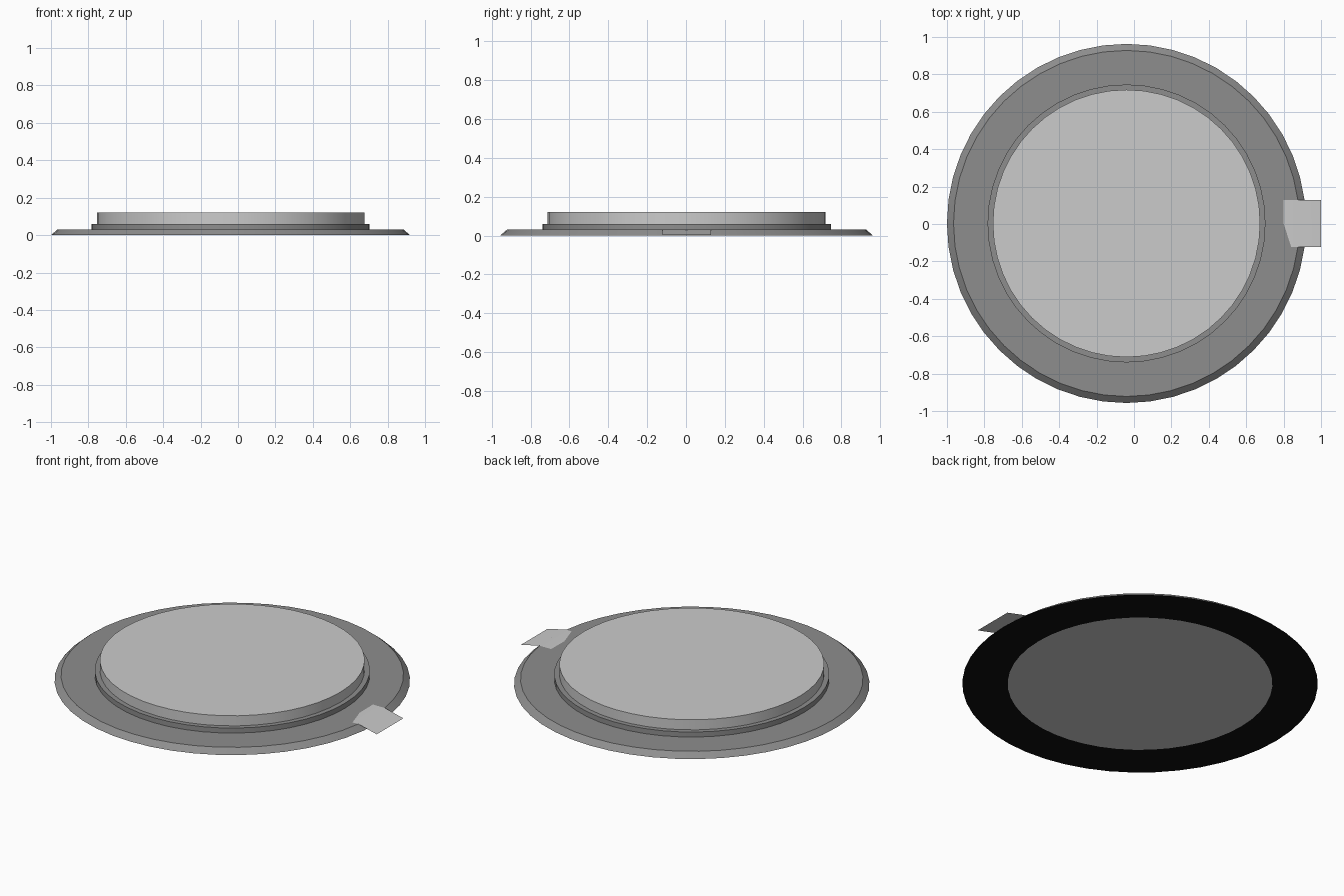
import bpy, bmesh, math

if "Cube" in bpy.data.objects:
    bpy.data.objects.remove(bpy.data.objects["Cube"])

CX, CY, SEG = -0.04, 0.003, 48


def material(name, v):
    m = bpy.data.materials.new(name)
    m.diffuse_color = (v, v, v, 1)
    m.use_nodes = True
    m.node_tree.nodes["Principled BSDF"].inputs["Base Color"].default_value = m.diffuse_color
    return m


def finish(bm, name, mats=()):
    me = bpy.data.meshes.new(name)
    bm.to_mesh(me)
    bm.free()
    ob = bpy.data.objects.new(name, me)
    bpy.context.collection.objects.link(ob)
    for m in mats:
        me.materials.append(m)
    bpy.ops.object.select_all(action='DESELECT')
    ob.select_set(True)
    bpy.context.view_layer.objects.active = ob
    bpy.ops.object.shade_smooth_by_angle(angle=math.radians(25))
    return ob


def lathe(name, profile, mats=(), closed=False, under=None):
    """Revolve (r, z) points; caps the ends, or closes the profile into a ring."""
    bm = bmesh.new()
    rings = [[bm.verts.new((CX + r * math.cos(a), CY + r * math.sin(a), z))
              for a in (2 * math.pi * i / SEG for i in range(SEG))]
             for r, z in profile]
    n = len(rings)
    for k in range(n if closed else n - 1):
        a, b = rings[k], rings[(k + 1) % n]
        for i in range(SEG):
            j = (i + 1) % SEG
            f = bm.faces.new((a[i], a[j], b[j], b[i]))
            if k == under:
                f.material_index = 1
    if not closed:
        bm.faces.new(rings[0][::-1])
        bm.faces.new(rings[-1])
    return finish(bm, name, mats)


dark = material("dark_grey", 0.27)
black = material("black_underside", 0.005)

# Stepped flange with bevelled rim, black underside
lathe("flange", [(0.715, 0), (0.96, 0), (0.925, 0.03), (0.743, 0.03),
                 (0.743, 0.06), (0.715, 0.06)], (dark, black), closed=True, under=0)

# Raised centre disc, showing through the underside
lathe("centre_disc", [(0.715, 0), (0.715, 0.12)])

# Thin pull tab: flat on the flange, then bent down to the ground
bm = bmesh.new()
rows = [[bm.verts.new((x, y, z)) for y in (-0.122, 0.128)]
        for x, z in ((0.80, 0.029), (0.88, 0.031), (1.0, 0.002))]
# the inner corner on the -y side dips below the flange, leaving a slanted edge
rows[0][1].co.z = 0.031
for a, b in zip(rows, rows[1:]):
    if a is rows[0]:
        bm.faces.new((a[1], b[0], b[1]))
        bm.faces.new((a[0], b[0], a[1]))
    else:
        bm.faces.new((a[0], b[0], b[1], a[1]))
bmesh.ops.solidify(bm, geom=bm.faces[:], thickness=0.002)
finish(bm, "pull_tab")
